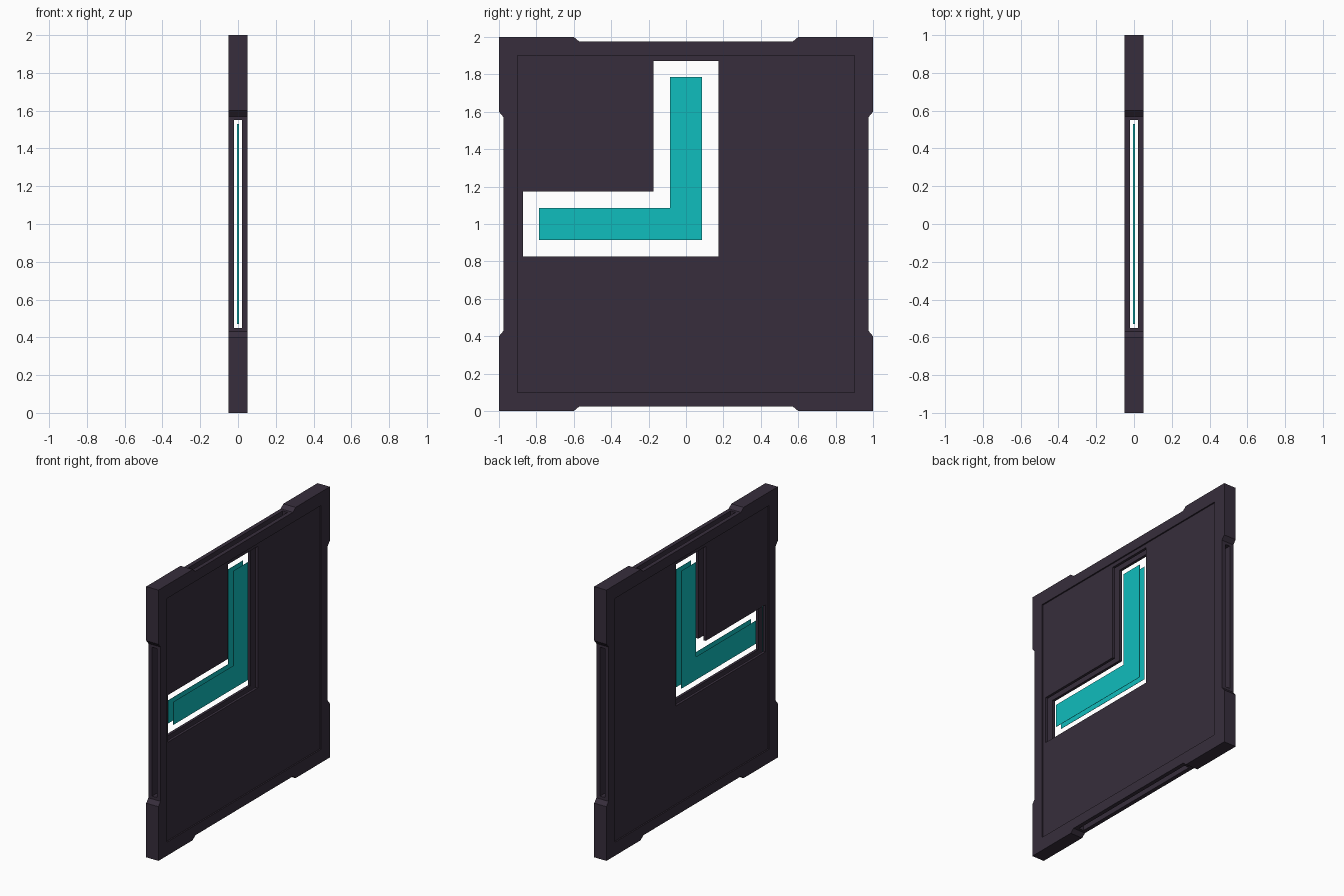
import bpy
import bmesh
from math import pi
from mathutils import Matrix, Vector

if "Cube" in bpy.data.objects:
    bpy.data.objects.remove(bpy.data.objects["Cube"], do_unlink=True)


def material(name, colour):
    mat = bpy.data.materials.new(name)
    mat.use_nodes = True
    mat.diffuse_color = colour
    mat.node_tree.nodes["Principled BSDF"].inputs["Base Color"].default_value = colour
    return mat


DARK = material("dark purple grey", (0.038, 0.027, 0.045, 1))
TEAL = material("teal", (0.005, 0.51, 0.51, 1))
CENTRE = Vector((0, 0, 1))


def prism(name, outline, x0, x1, mat=None):
    """Extrude a (y, z) outline, measured from the panel centre, along x."""
    bm = bmesh.new()
    face = bm.faces.new([bm.verts.new((x0, y, z + 1)) for y, z in outline])
    new = bmesh.ops.extrude_face_region(bm, geom=[face])["geom"]
    moved = [v for v in new if isinstance(v, bmesh.types.BMVert)]
    bmesh.ops.translate(bm, verts=moved, vec=(x1 - x0, 0, 0))
    bmesh.ops.recalc_face_normals(bm, faces=bm.faces)
    mesh = bpy.data.meshes.new(name)
    bm.to_mesh(mesh)
    bm.free()
    obj = bpy.data.objects.new(name, mesh)
    bpy.context.collection.objects.link(obj)
    if mat:
        mesh.materials.append(mat)
    return obj


def rect(half_y, half_z):
    return [(-half_y, -half_z), (half_y, -half_z), (half_y, half_z), (-half_y, half_z)]


def elbow(reach, half):
    """L shape with one arm towards the front and one arm up."""
    return [(-reach, -half), (half, -half), (half, reach),
            (-half, reach), (-half, half), (-reach, half)]


# Panel outline: a square with a shallow notch along each edge
side = [(-1, -1), (-0.6, -1), (-0.57, -0.975), (0.57, -0.975), (0.6, -1)]
outline = []
for y, z in side:
    outline.append((y, z))
for turn in range(3):
    side = [(-z, y) for y, z in side]
    outline += side
panel = prism("panel_body", outline, -0.05, 0.05, DARK)

# Recessed faces, crossing edge channels and the elbow opening
cutters = [
    prism("recess_cutter_a", rect(0.9, 0.9), 0.04, 0.1),
    prism("recess_cutter_b", rect(0.9, 0.9), -0.1, -0.04),
    prism("channel_cutter_a", rect(1.2, 0.55), -0.02, 0.02),
    prism("channel_cutter_b", rect(0.55, 1.2), -0.02, 0.02),
    prism("elbow_cutter", elbow(0.872, 0.174), -0.2, 0.2),
]
for cutter in cutters:
    cutter.hide_render = True
    mod = panel.modifiers.new(cutter.name, "BOOLEAN")
    mod.operation = "DIFFERENCE"
    mod.solver = "EXACT"
    mod.object = cutter
graph = bpy.context.evaluated_depsgraph_get()
cut_mesh = bpy.data.meshes.new_from_object(panel.evaluated_get(graph))
panel.modifiers.clear()
panel.data = cut_mesh
cut_mesh.materials.clear()
cut_mesh.materials.append(DARK)
for poly in cut_mesh.polygons:
    poly.material_index = 0
for cutter in cutters:
    bpy.data.objects.remove(cutter, do_unlink=True)

# Teal elbow plates floating in the opening
prism("right_elbow_plate", elbow(0.785, 0.085), 0.02, 0.022, TEAL)
prism("left_elbow_plate", elbow(0.785, 0.085), -0.022, -0.02, TEAL)

# Thin teal strip deep inside each edge channel
for i, name in enumerate(("front", "bottom", "back", "top")):
    strip = prism(name + "_edge_strip",
                  [(-0.905, -0.53), (-0.9, -0.53), (-0.9, 0.53), (-0.905, 0.53)],
                  -0.005, 0.005, TEAL)
    spin = Matrix.Rotation(i * pi / 2, 4, "X")
    strip.data.transform(Matrix.Translation(CENTRE) @ spin @ Matrix.Translation(-CENTRE))
